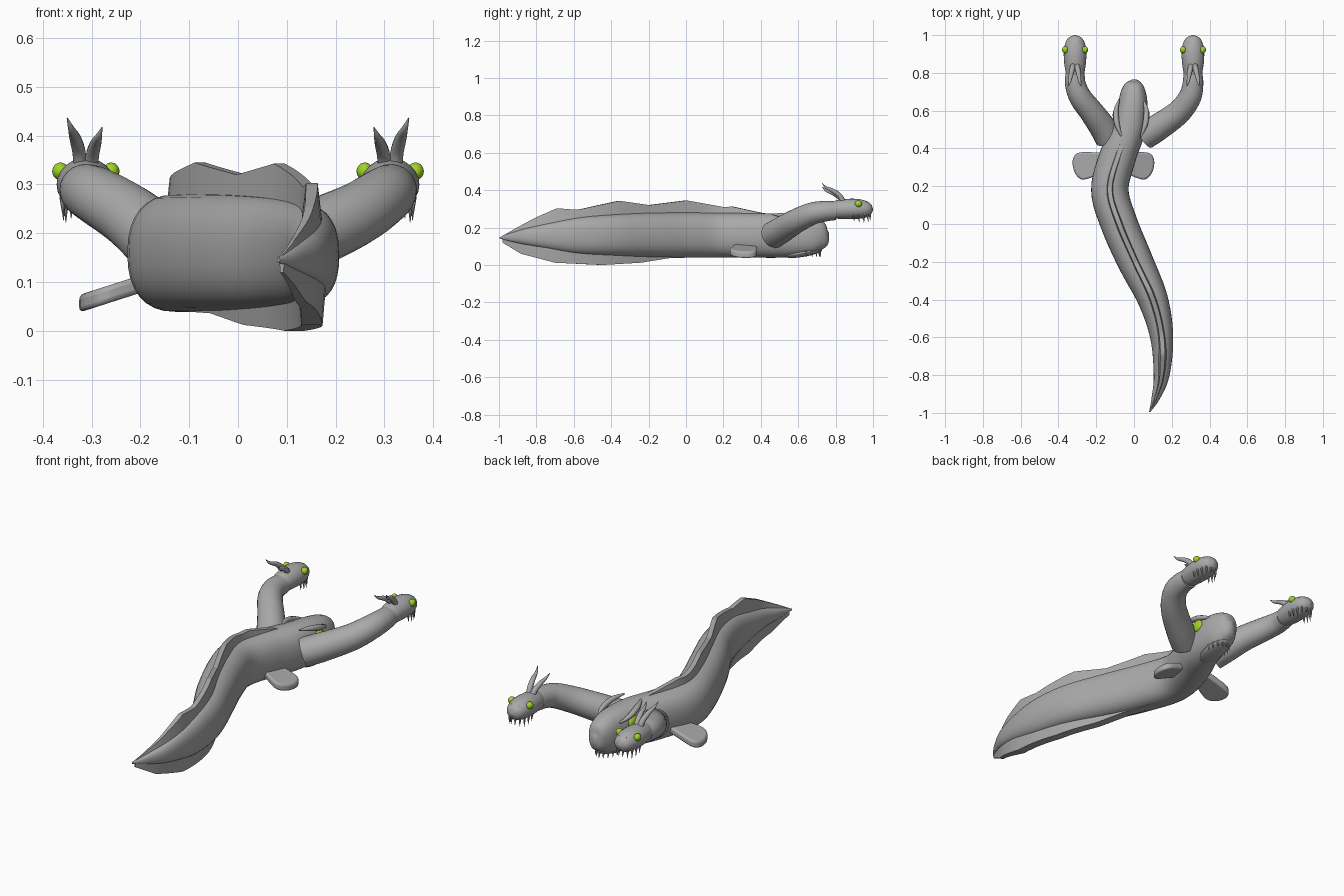
import bpy, bmesh, math
from mathutils import Vector, Matrix

cube = bpy.data.objects.get("Cube")
if cube:
    bpy.data.objects.remove(cube, do_unlink=True)


def material(name, rgb):
    m = bpy.data.materials.new(name)
    m.use_nodes = True
    m.diffuse_color = (*rgb, 1)
    m.node_tree.nodes["Principled BSDF"].inputs["Base Color"].default_value = (*rgb, 1)
    return m


GREY = material("grey skin", (0.4, 0.4, 0.4))
GREEN = material("green eye", (0.35, 0.65, 0.02))


def finish(name, bm, mat=GREY, angle=40):
    bmesh.ops.recalc_face_normals(bm, faces=bm.faces)
    me = bpy.data.meshes.new(name)
    bm.to_mesh(me)
    bm.free()
    me.materials.append(mat)
    ob = bpy.data.objects.new(name, me)
    bpy.context.collection.objects.link(ob)
    bpy.ops.object.select_all(action="DESELECT")
    ob.select_set(True)
    bpy.context.view_layer.objects.active = ob
    bpy.ops.object.shade_smooth_by_angle(angle=math.radians(angle))
    return ob


def smooth(pts, n=6):
    """Catmull-Rom through tuples of any length."""
    p = [Vector(q) for q in pts]
    p = [2 * p[0] - p[1]] + p + [2 * p[-1] - p[-2]]
    out = []
    for a, b, c, d in zip(p, p[1:], p[2:], p[3:]):
        for i in range(n):
            t = i / n
            out.append(0.5 * (2 * b + (c - a) * t + (2 * a - 5 * b + 4 * c - d) * t * t
                              + (3 * b - a - 3 * c + d) * t ** 3))
    return out + [p[-2]]


def loft(name, stations, sides=24, square=1.0, n=6):
    """Tube through stations of (x, y, z, half width, half height)."""
    st = smooth(stations, n)
    bm = bmesh.new()
    rings = []
    for i, s in enumerate(st):
        tan = Vector(st[min(i + 1, len(st) - 1)][:3]) - Vector(st[max(i - 1, 0)][:3])
        side = tan.cross(Vector((0, 0, 1))).normalized()
        up = side.cross(tan).normalized()
        ring = []
        for k in range(sides):
            a = math.tau * k / sides
            c, d = math.cos(a), math.sin(a)
            u = math.copysign(abs(c) ** square, c) * max(s[3], 0.001)
            v = math.copysign(abs(d) ** square, d) * max(s[4], 0.001)
            ring.append(bm.verts.new(Vector(s[:3]) + side * u + up * v))
        rings.append(ring)
    for r, q in zip(rings, rings[1:]):
        for k in range(sides):
            j = (k + 1) % sides
            bm.faces.new((r[k], r[j], q[j], q[k]))
    bm.faces.new(rings[0])
    bm.faces.new(rings[-1])
    return finish(name, bm)


def ball(name, loc, size, mat=GREY, tilt=0.0):
    bm = bmesh.new()
    bmesh.ops.create_uvsphere(bm, u_segments=20, v_segments=12, radius=1)
    bm.transform(Matrix.Translation(loc) @ Matrix.Rotation(tilt, 4, "X") @ Matrix.Diagonal((*size, 1)))
    return finish(name, bm, mat)


def tooth(name, base, tip, r):
    base, tip = Vector(base), Vector(tip)
    bm = bmesh.new()
    bmesh.ops.create_cone(bm, cap_ends=True, segments=8, radius1=r, radius2=0.0005, depth=(tip - base).length)
    bm.transform(Matrix.Translation((base + tip) / 2) @ (tip - base).to_track_quat("Z", "Y").to_matrix().to_4x4())
    return finish(name, bm)


# Winding body, nose to tail tip
BODY = [(0, .765, .15, .012, .02), (0, .745, .15, .042, .06), (-.003, .70, .155, .066, .092),
        (-.008, .62, .157, .08, .11), (-.03, .5, .157, .09, .118), (-.085, .36, .158, .097, .119),
        (-.128, .18, .159, .099, .12), (-.078, 0, .16, .098, .121), (.008, -.2, .16, .094, .119),
        (.1, -.4, .159, .08, .111), (.147, -.6, .155, .061, .096), (.146, -.8, .152, .042, .058),
        (.115, -.92, .148, .022, .028), (.083, -.995, .145, .003, .004)]
loft("body", BODY, sides=32, square=0.85)
SPINE = smooth(BODY, 6)


def along(points, y):
    """Piecewise linear lookup of a value by y, points ordered head to tail."""
    for a, b in zip(points, points[1:]):
        if b[0] <= y <= a[0]:
            return a[1] + (b[1] - a[1]) * (a[0] - y) / (a[0] - b[0])
    return points[-1][1]


def ridge_fin(name, outline, root, tip):
    """Blade that follows the spine, with a jagged edge given by (y, z)."""
    xs = [(s[1], s[0]) for s in SPINE]
    ys = sorted({o[0] for o in outline} | {y for y, _ in xs if outline[-1][0] < y < outline[0][0]}, reverse=True)
    bm = bmesh.new()
    prev = None
    for y in ys:
        x = along(xs, y)
        slope = along(xs, y - .02) - along(xs, y + .02)
        side = Vector((.04, slope, 0)).normalized()
        taper = min(1, (y + 1.03) / .3)
        edge = along(outline, y)
        r, t = root * taper, tip * taper
        row = [bm.verts.new(Vector((x, y, z)) + side * o)
               for z, o in ((.15, -r), (.15, r), (edge, t), (edge, -t))]
        if prev:
            for k in range(4):
                j = (k + 1) % 4
                bm.faces.new((prev[k], prev[j], row[j], row[k]))
        else:
            bm.faces.new(row)
        prev = row
    bm.faces.new(prev)
    return finish(name, bm, angle=30)


ridge_fin("dorsal_fin", [(.42, .275), (.35, .29), (.25, .312), (.2, .31), (0, .345), (-.2, .32), (-.36, .343),
                         (-.58, .295), (-.69, .303), (-.8, .255), (-.92, .19), (-.99, .15)], .03, .012)
ridge_fin("belly_fin", [(.1, .042), (-.1, .036), (-.25, .012), (-.45, 0), (-.7, .012), (-.88, .06),
                        (-.98, .12)], .034, .022)


# Paddle fins
def paddle(name, root, sx):
    bm = bmesh.new()
    shape = smooth([(-.05, .07), (.04, .075), (.11, .07), (.135, .03), (.125, -.03), (.09, -.068),
                    (.04, -.06), (-.05, -.02)], 4)
    vs = [bm.verts.new((root[0] + sx * p[0], root[1] + p[1], root[2] - .32 * p[0])) for p in shape]
    face = bm.faces.new(vs)
    ext = bmesh.ops.extrude_face_region(bm, geom=[face])
    bmesh.ops.translate(bm, verts=[v for v in ext["geom"] if isinstance(v, bmesh.types.BMVert)], vec=(0, 0, -.036))
    ob = finish(name, bm)
    bev = ob.modifiers.new("soft edge", "BEVEL")
    bev.width, bev.segments, bev.limit_method = .01, 3, "ANGLE"


paddle("right_paddle", (-.19, .305, .117), -1)
paddle("left_paddle", (-.028, .305, .114), 1)

# Middle head: eyes, brows, lower jaw and teeth
for side, s in (("left", 1), ("right", -1)):
    cx = -.015
    ball("middle_eye_" + side, (cx + s * .082, .575, .205), (.016, .035, .032), GREEN)
    loft("middle_brow_" + side, [(cx + s * .064, .66, .225, .004, .004), (cx + s * .08, .6, .243, .013, .013),
                                 (cx + s * .075, .53, .262, .014, .014), (cx + s * .05, .46, .272, .004, .004)], sides=10)
ball("middle_jaw", (0, .63, .062), (.056, .1, .018), tilt=math.radians(10))
for i in range(9):
    a = math.pi * i / 8
    x, y = .05 * math.cos(a), .64 + .075 * math.sin(a)
    tooth(f"middle_tooth_{i}", (x, y, .075), (x * 1.05, y + .006, .043), .007)

# Side necks and heads
NECKS = {"right": (-1, [(-.135, .455, .16), (-.165, .51, .187), (-.222, .59, .235), (-.283, .67, .273),
                        (-.31, .74, .287), (-.312, .8, .29)]),
         "left": (1, [(.055, .465, .16), (.125, .51, .187), (.235, .59, .235), (.295, .67, .273),
                      (.312, .74, .287), (.312, .8, .29)])}
RADII = [.072, .071, .065, .06, .055, .05]
for side, (s, path) in NECKS.items():
    loft(side + "_neck", [(*p, r, r) for p, r in zip(path, RADII)])
    hx = s * .312
    loft(side + "_head", [(hx, .765, .292, .03, .03), (hx, .79, .295, .046, .045), (hx, .84, .298, .056, .053),
                          (hx, .9, .3, .06, .054), (hx, .95, .298, .054, .048), (hx, .985, .296, .036, .032),
                          (hx, .999, .295, .008, .008)])
    for e in (-1, 1):
        tag = f"{side}_{'outer' if e > 0 else 'inner'}"
        ex = s * e
        ball(tag + "_eye", (hx + ex * .052, .922, .327), (.017, .019, .018), GREEN)
        # horns curve up and back, the outer one longer
        k = 1.15 if e > 0 else .95
        pts = [(0, .845, .325, .014), (.004, .825, .36, .014), (.012, .79, .385, .012),
               (.02, .75, .402, .007), (.029, .728, .422, .001)]
        loft(tag + "_horn", [(hx + ex * (.01 + p[0] * k * .85), p[1], .325 + (p[2] - .325) * k, p[3], p[3])
                             for p in pts], sides=12)
        # nostrils
        for j, nx in enumerate((.008, .022)):
            ball(f"{tag}_nostril_{j}", (hx + ex * nx, .972 - nx * .2, .327), (.004, .007, .009))
        # fangs along each side of the mouth
        for j, (off, y, drop) in enumerate(((.047, .895, .028), (.046, .922, .036), (.041, .948, .04),
                                            (.03, .97, .032), (.011, .982, .026))):
            tooth(f"{tag}_fang_{j}", (hx + ex * off, y, .275), (hx + ex * off, y + .004, .262 - drop), .0075)
